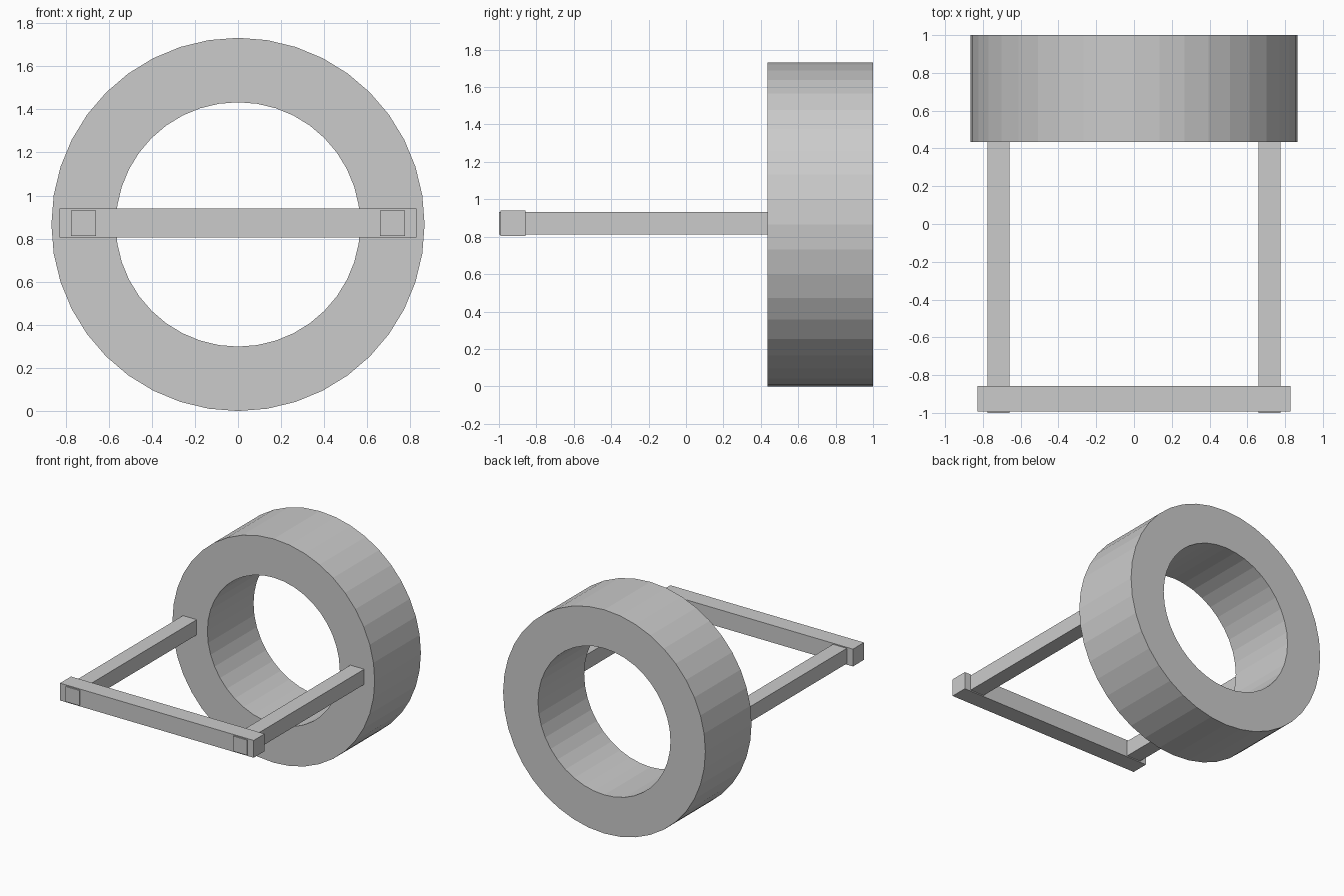
import bpy, bmesh, math
from mathutils import Matrix

if "Cube" in bpy.data.objects:
    bpy.data.objects.remove(bpy.data.objects["Cube"])

CZ = 0.866  # height of the ring axis


def finish(name, bm):
    bmesh.ops.recalc_face_normals(bm, faces=bm.faces)
    me = bpy.data.meshes.new(name)
    bm.to_mesh(me)
    bm.free()
    ob = bpy.data.objects.new(name, me)
    bpy.context.collection.objects.link(ob)
    return ob


def box(name, lo, hi):
    bm = bmesh.new()
    size = [b - a for a, b in zip(lo, hi)]
    mid = [(a + b) / 2 for a, b in zip(lo, hi)]
    bmesh.ops.create_cube(bm, size=1, matrix=Matrix.Translation(mid) @ Matrix.Diagonal((*size, 1)))
    return finish(name, bm)


def ring(name, r_out, r_in, y0, y1, sides):
    bm = bmesh.new()
    profile = [(r_out, y0), (r_out, y1), (r_in, y1), (r_in, y0)]
    loops = []
    for i in range(sides):
        a = 2 * math.pi * i / sides
        loops.append([bm.verts.new((r * math.cos(a), y, CZ + r * math.sin(a))) for r, y in profile])
    for i in range(sides):
        p, q = loops[i], loops[(i + 1) % sides]
        for k in range(4):
            n = (k + 1) % 4
            bm.faces.new((p[k], p[n], q[n], q[k]))
    return finish(name, bm)


# Thick faceted ring at the back
ring("ring", 0.866, 0.567, 0.435, 1.0, 40)

# Two side arms, ending just inside the ring wall
for side, x in (("left", -0.717), ("right", 0.717)):
    box(side + "_arm", (x - 0.059, -1.0, CZ + 0.006 - 0.059), (x + 0.059, 0.44, CZ + 0.006 + 0.059))

# Front crossbar, slightly thicker than the arms
box("crossbar", (-0.829, -0.992, CZ + 0.006 - 0.067), (0.829, -0.858, CZ + 0.006 + 0.067))
